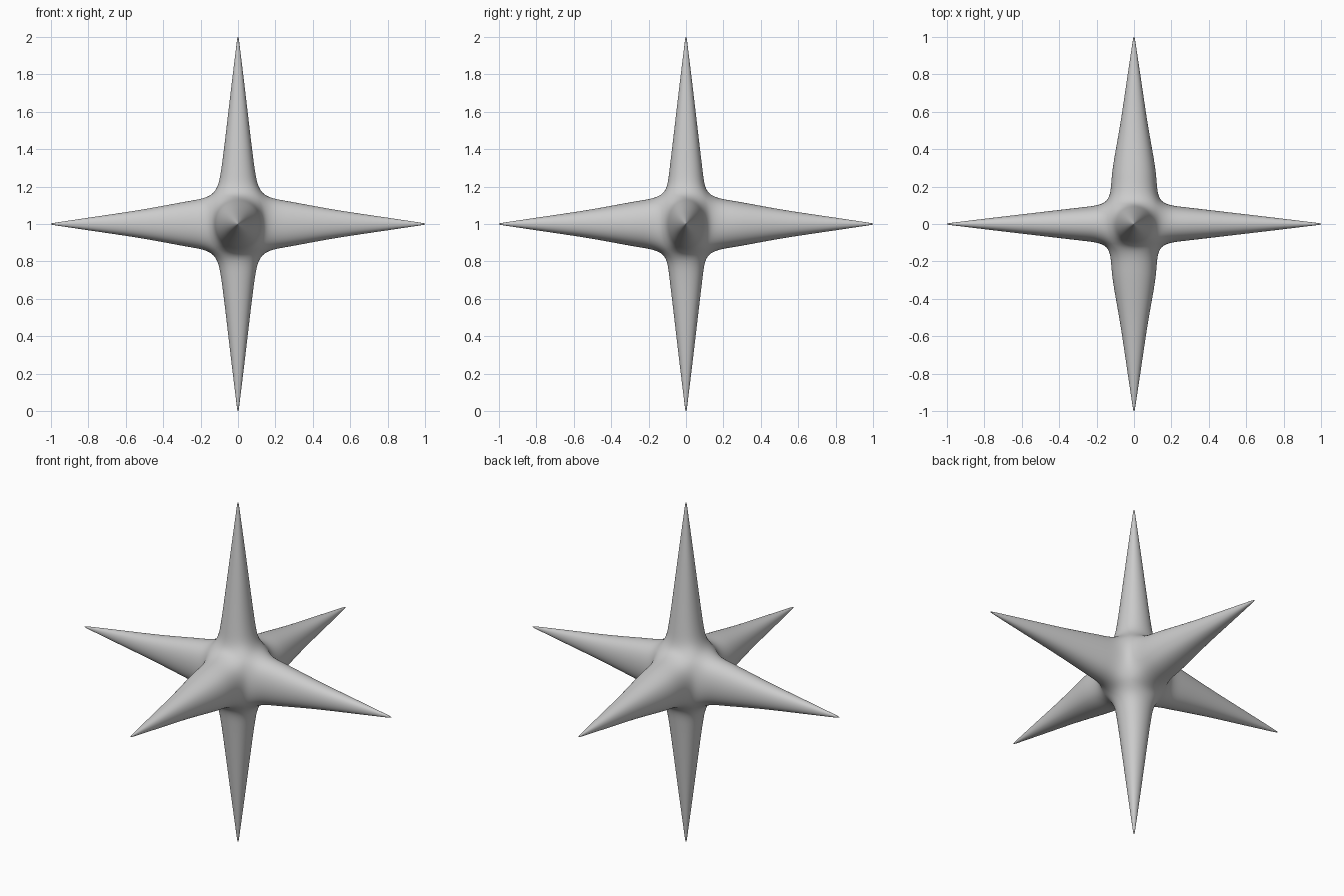
import bpy, bmesh

if "Cube" in bpy.data.objects:
    bpy.data.objects.remove(bpy.data.objects["Cube"])

CORE = (0.13, 0.115, 0.155)          # half sizes of the central block
DIST = (0.25, 0.5, 0.75, 0.975, 1.004)   # ring distances along each spike
NARROW = (0.101, 0.069, 0.037, 0.007, 0.003)
WIDE = (0.138, 0.084, 0.045, 0.008, 0.003)
# half widths of each spike, across the next two axes in cyclic order
SECTIONS = {0: (NARROW, WIDE),      # x spike: y, z
            1: (WIDE, WIDE),        # y spike: z, x
            2: (NARROW, NARROW)}    # z spike: x, y
CORNERS = ((1, 1), (-1, 1), (-1, -1), (1, -1))

bm = bmesh.new()


def ring(axis, sign, dist, a, b):
    """Four cage points around one spike."""
    verts = []
    for p, q in CORNERS:
        co = [0, 0, 0]
        co[axis] = sign * dist
        co[(axis + 1) % 3] = p * a
        co[(axis + 2) % 3] = q * b
        verts.append(bm.verts.new(co))
    return verts


# Six spikes grown out of the faces of the central block
for axis, (wa, wb) in SECTIONS.items():
    for sign in (-1, 1):
        prev = ring(axis, sign, CORE[axis], CORE[(axis + 1) % 3], CORE[(axis + 2) % 3])
        for d, a, b in zip(DIST, wa, wb):
            cur = ring(axis, sign, d, a, b)
            for i in range(4):
                j = (i + 1) % 4
                bm.faces.new((prev[i], prev[j], cur[j], cur[i]))
            prev = cur
        bm.faces.new(prev)

# Weld the spikes at the core corners
bmesh.ops.remove_doubles(bm, verts=bm.verts[:], dist=1e-5)
bmesh.ops.recalc_face_normals(bm, faces=bm.faces[:])
for f in bm.faces:
    f.smooth = True

mesh = bpy.data.meshes.new("spiked_star")
bm.to_mesh(mesh)
bm.free()
star = bpy.data.objects.new("spiked_star", mesh)
star.location.z = 1.0
bpy.context.collection.objects.link(star)

# Round the cage
sub = star.modifiers.new("round", 'SUBSURF')
sub.levels = sub.render_levels = 4
